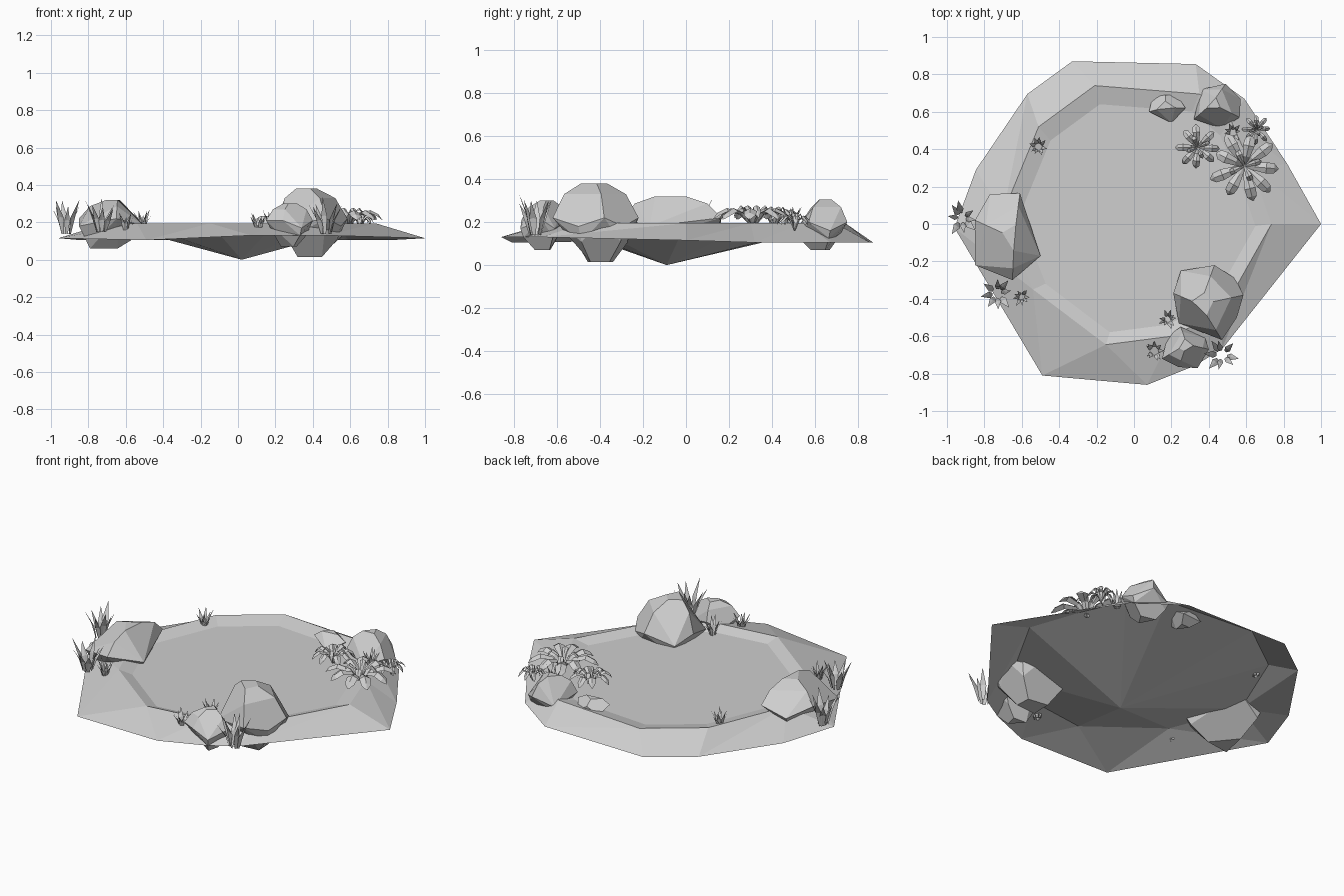
import bpy, bmesh, math, random
from mathutils import Vector

random.seed(4)
cube = bpy.data.objects.get("Cube")
if cube:
    bpy.data.objects.remove(cube, do_unlink=True)

grey = bpy.data.materials.new("plain grey")
grey.use_nodes = True
tone = (0.62, 0.62, 0.62, 1)
grey.diffuse_color = tone
grey.node_tree.nodes["Principled BSDF"].inputs["Base Color"].default_value = tone


def finish(name, bm):
    mesh = bpy.data.meshes.new(name)
    bm.to_mesh(mesh)
    bm.free()
    mesh.materials.append(grey)
    obj = bpy.data.objects.new(name, mesh)
    bpy.context.collection.objects.link(obj)
    return obj


# Basin: sloping bank from the outer edge to the rim, then a bed running to a low point
RIM_Z = 0.195
outer = [(-.33, .87, .105), (.33, .855, .105), (.59, .67, .105), (.82, .32, .105),
         (1, 0, .115), (.47, -.67, .13), (.32, -.76, .13), (.07, -.86, .13),
         (-.49, -.81, .105), (-.49, -.81, .105), (-.96, -.02, .115),
         (-.845, .29, .105), (-.57, .695, .105)]
inner = [(-.21, .74), (.35, .695), (.52, .55), (.63, .3), (.735, 0), (.47, -.47),
         (.2, -.6), (-.15, -.645), (-.15, -.645), (-.54, -.35), (-.7, .06),
         (-.7, .06), (-.51, .52)]
low_point = Vector((.02, -.09, 0))
rim = [Vector((x, y, RIM_Z)) for x, y in inner]

bm = bmesh.new()
edge_verts = [bm.verts.new(p) for p in outer]
rim_verts = [bm.verts.new(p) for p in rim]
bottom = bm.verts.new(low_point)
for i in range(len(outer)):
    j = (i + 1) % len(outer)
    bm.faces.new((edge_verts[j], edge_verts[i], rim_verts[i]))
    bm.faces.new((edge_verts[j], rim_verts[i], rim_verts[j]))
    bm.faces.new((rim_verts[j], rim_verts[i], bottom))
bmesh.ops.remove_doubles(bm, verts=bm.verts[:], dist=0.001)
finish("pond_basin", bm)

# Water: flat sheet meeting the bed just under the rim
bm = bmesh.new()
level = [low_point.lerp(p, .88) for p in rim]
unique = [p for i, p in enumerate(level) if (p - level[i - 1]).length > .001]
bm.faces.new([bm.verts.new(p) for p in reversed(unique)])
finish("water_surface", bm)


# Rocks: convex hull of a waist outline, a smaller shoulder, a crown and a base
def rock(name, outline, low, waist, top, crown, base, crown_scale=.3):
    n = len(outline)
    mid = Vector((sum(p[0] for p in outline) / n, sum(p[1] for p in outline) / n))
    crown, base = Vector(crown), Vector(base)
    bm = bmesh.new()
    for i, p in enumerate(outline):
        p = Vector(p)
        offset = p - mid
        wobble = .02 * (-1) ** i
        bm.verts.new((*p, waist + wobble))
        if i % 2 == 0:
            shoulder = mid.lerp(crown, .4) + offset * .72
            bm.verts.new((*shoulder, waist + (top - waist) * .72))
            bm.verts.new((*(crown + offset * crown_scale), top))
        else:
            bm.verts.new((*(base + offset * .42), low))
            bm.verts.new((*(mid + offset * .86), low + (waist - low) * .5))
    hull = bmesh.ops.convex_hull(bm, input=bm.verts[:])
    loose = [v for v in bm.verts if not v.link_faces]
    bmesh.ops.delete(bm, geom=loose, context='VERTS')
    # merge nearly coplanar triangles into broad facets
    bmesh.ops.dissolve_limit(bm, angle_limit=math.radians(14),
                             verts=bm.verts[:], edges=bm.edges[:])
    bmesh.ops.recalc_face_normals(bm, faces=bm.faces[:])
    finish(name, bm)


rock("left_rock",
     [(-.85, .02), (-.77, .16), (-.61, .165), (-.5, -.17), (-.65, -.3), (-.85, -.22)],
     .06, .2, .32, (-.66, -.07), (-.73, -.1))
rock("large_front_rock",
     [(.21, -.37), (.25, -.25), (.43, -.22), (.54, -.29), (.585, -.38), (.55, -.5),
      (.47, -.62), (.24, -.53)],
     .015, .2, .38, (.37, -.42), (.39, -.4))
rock("small_front_rock",
     [(.15, -.72), (.18, -.6), (.25, -.55), (.38, -.61), (.4, -.67), (.34, -.77),
      (.24, -.765)],
     .07, .19, .3, (.28, -.65), (.27, -.66))
rock("back_rock",
     [(.32, .56), (.36, .72), (.49, .75), (.57, .67), (.565, .57), (.47, .51)],
     .07, .18, .305, (.43, .64), (.45, .63))
rock("small_back_rock",
     [(.08, .6), (.1, .68), (.17, .69), (.23, .69), (.275, .62), (.2, .54)],
     .13, .185, .235, (.17, .63), (.18, .62), .5)


# Leaf: strip folded along its midrib, swept through (reach, height, half width)
def leaf(bm, origin, angle, profile, fold):
    out = Vector((math.cos(angle), math.sin(angle), 0))
    side = Vector((-out.y, out.x, 0))
    rows = []
    for reach, height, half in profile:
        centre = Vector(origin) + out * reach + Vector((0, 0, height))
        drop = Vector((0, 0, -fold * half))
        rows.append([bm.verts.new(centre + side * half * s + drop * abs(s))
                     for s in (-1, 0, 1)])
    for a, b in zip(rows, rows[1:]):
        for k in (0, 1):
            bm.faces.new((a[k], b[k], b[k + 1], a[k + 1]))


# Grass: upright blades leaning away from the clump centre
def grass(name, origin, radius, height, count):
    bm = bmesh.new()
    for i in range(count):
        angle = math.tau * i / count + random.uniform(-.25, .25)
        r = radius * random.uniform(.75, 1.1)
        h = height * random.uniform(.65, 1)
        leaf(bm, origin, angle, [(r * .3, 0, r * .08), (r * .5, h * .5, r * .2),
                                 (r, h, .0005)], .3)
    finish(name, bm)


for i, (x, y, z, height) in enumerate([(-.92, .03, .14, .19), (-.73, -.37, .15, .18),
                                       (.47, -.7, .14, .21)]):
    grass(f"tall_grass_{i + 1}", (x, y, z), .095, height, 8)
for i, (x, y, z) in enumerate([(-.51, .41, .17), (-.6, -.39, .16), (.18, -.51, .17),
                               (.11, -.68, .16), (.53, .49, .18)]):
    grass(f"short_grass_{i + 1}", (x, y, z), .05, .1, 9)


# Rosettes: arching broad leaves with a few short raised ones inside
def rosette(name, origin, radius, height, count):
    bm = bmesh.new()
    for size, lift, n, turn in ((1, 1, count, 0), (.55, 1.15, count // 2, .35)):
        r, h = radius * size, height * lift
        for i in range(n):
            angle = math.tau * i / n + turn + random.uniform(-.1, .1)
            k = random.uniform(.85, 1.05)
            leaf(bm, origin, angle,
                 [(.02 * r, 0, .04 * r), (.3 * r * k, .75 * h, .1 * r),
                  (.65 * r * k, h, .16 * r), (.88 * r * k, .75 * h, .14 * r),
                  (r * k, .4 * h, .02 * r)], .5)
    finish(name, bm)


rosette("large_rosette", (.59, .31, .18), .19, .085, 9)
rosette("medium_rosette", (.34, .41, .18), .125, .08, 8)
rosette("small_rosette", (.655, .505, .16), .08, .07, 8)
